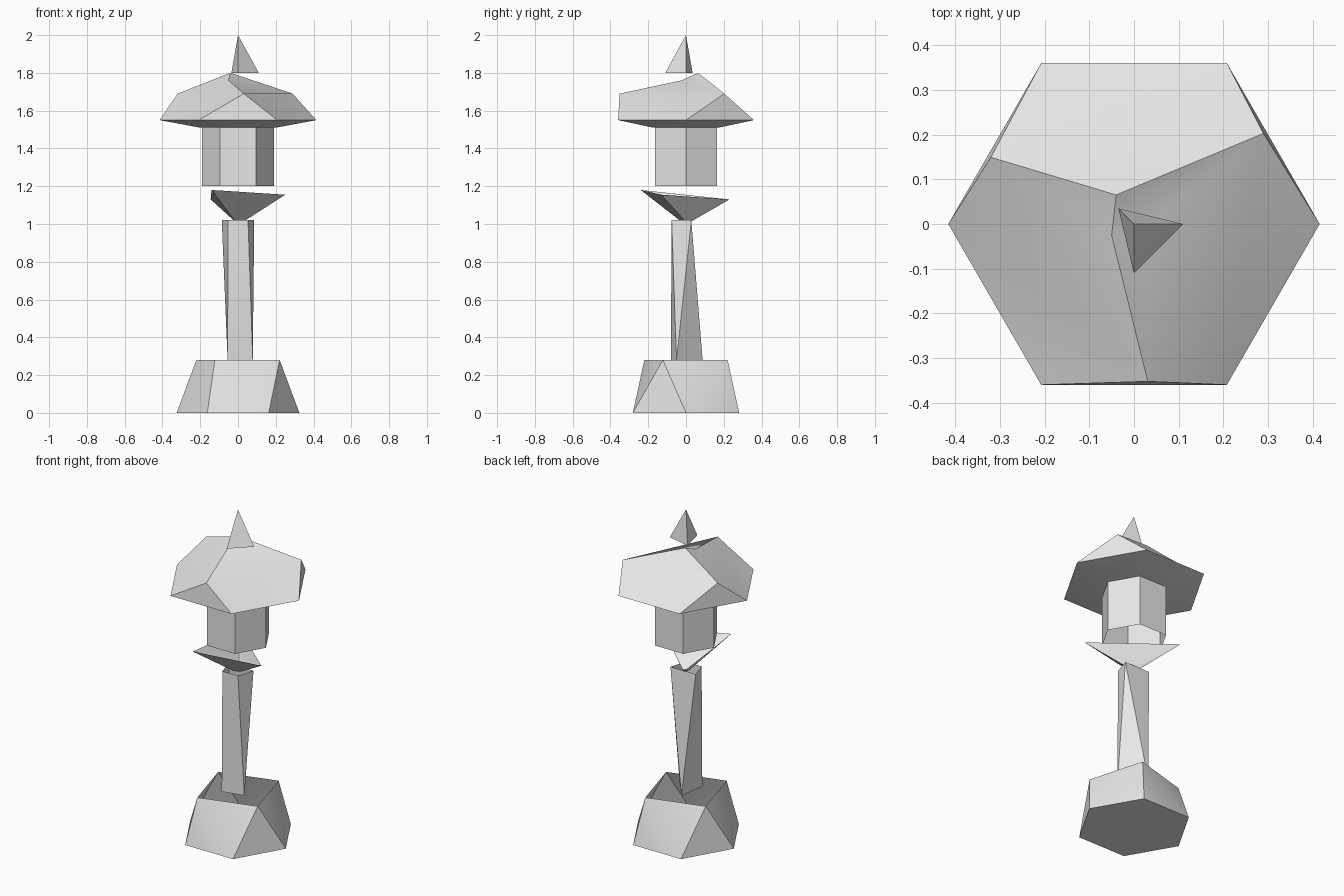
import bpy, bmesh
from math import cos, sin, radians
from mathutils import Vector

old = bpy.data.objects.get("Cube")
if old:
    bpy.data.objects.remove(old)

stone = bpy.data.materials.new("plain_grey")
stone.use_nodes = True
GREY = (0.8, 0.8, 0.8, 1)
stone.diffuse_color = GREY
stone.node_tree.nodes["Principled BSDF"].inputs["Base Color"].default_value = GREY


def ring(radius, z, start, sides):
    """Regular polygon, counter-clockwise from the start angle."""
    angles = [radians(start + 360 * i / sides) for i in range(sides)]
    return [Vector((radius * cos(a), radius * sin(a), z)) for a in angles]


def bridge(lower, upper):
    """Triangles joining two rings of different counts by shortest diagonals."""
    n, m = len(lower), len(upper)
    i = j = 0
    faces = []
    while i < n or j < m:
        a, b = lower[i % n], upper[j % m]
        na, nb = lower[(i + 1) % n], upper[(j + 1) % m]
        if j == m or (i < n and (na - b).length <= (nb - a).length):
            faces.append((a, na, b))
            i += 1
        else:
            faces.append((a, nb, b))
            j += 1
    return faces


def make(name, faces, smooth=35):
    """Mesh object from faces given as point lists, welded at shared points."""
    bm = bmesh.new()
    for face in faces:
        bm.faces.new([bm.verts.new(p) for p in face])
    bmesh.ops.remove_doubles(bm, verts=bm.verts, dist=0.0005)
    mesh = bpy.data.meshes.new(name)
    bm.to_mesh(mesh)
    bm.free()
    mesh.materials.append(stone)
    obj = bpy.data.objects.new(name, mesh)
    bpy.context.collection.objects.link(obj)
    bpy.ops.object.select_all(action="DESELECT")
    obj.select_set(True)
    bpy.context.view_layer.objects.active = obj
    if smooth:
        bpy.ops.object.shade_smooth_by_angle(angle=radians(smooth))
    return obj


# Base: hexagonal foot twisting to an open square rim
foot = ring(0.325, 0, 240, 6)
rim = ring(0.252, 0.28, 241, 4)
make("base", bridge(foot, rim) + [foot[::-1]])

# Column: tapering open shaft, three corners below and four above
shaft_low = [Vector((x, y, 0.28)) for x, y in
             [(-0.055, -0.08), (0.078, -0.05), (-0.03, 0.088)]]
shaft_high = [Vector((x, y, 1.02)) for x, y in
              [(-0.053, -0.076), (0.053, -0.076), (0.086, 0.028), (-0.086, 0.028)]]
make("column", bridge(shaft_low, shaft_high), 50)

# Cup: open, tilted three-cornered funnel
cup_low = ring(0.025, 1.01, 240, 3)
cup_rim = [Vector(p) for p in
           [(-0.14, -0.24, 1.18), (0.25, -0.13, 1.155), (-0.145, 0.23, 1.13)]]
make("cup", bridge(cup_low, cup_rim))

# Lantern body: hexagonal tube
make("lantern_body", bridge(ring(0.19, 1.2, 0, 6), ring(0.19, 1.51, 0, 6)), 0)

# Roof: hexagonal eave, three-cornered shoulder, uneven crown
soffit = ring(0.2, 1.51, 0, 6)
eave = ring(0.415, 1.55, 0, 6)
shoulder = ring(0.353, 1.69, 35, 3)
v1, v3, v2 = shoulder
q1, q2, q3 = [Vector(p) for p in
              [(-0.04, 0.065, 1.8), (-0.05, -0.025, 1.76), (0.03, 0, 1.74)]]
roof = bridge(soffit, eave) + [soffit[::-1]]
for k in range(3):
    here, after = shoulder[k], shoulder[(k + 1) % 3]
    e0, e1, e2 = [eave[(2 * k + s) % 6] for s in range(3)]
    roof += [(e0, e1, here), (e1, after, here), (e1, e2, after)]
roof += [(v1, v3, q1), (v3, q2, q1), (v3, v2, q2), (v2, q3, q2),
         (v2, v1, q3), (v1, q1, q3), (q1, q2, q3)]
make("roof", roof)

# Finial: small leaning three-sided spike
tip = Vector((0, 0, 2))
spike = [Vector((x, y, 1.8)) for x, y in [(0.11, 0), (-0.035, 0.035), (0, -0.11)]]
make("finial", [(spike[i], spike[(i + 1) % 3], tip) for i in range(3)] + [spike[::-1]], 0)
